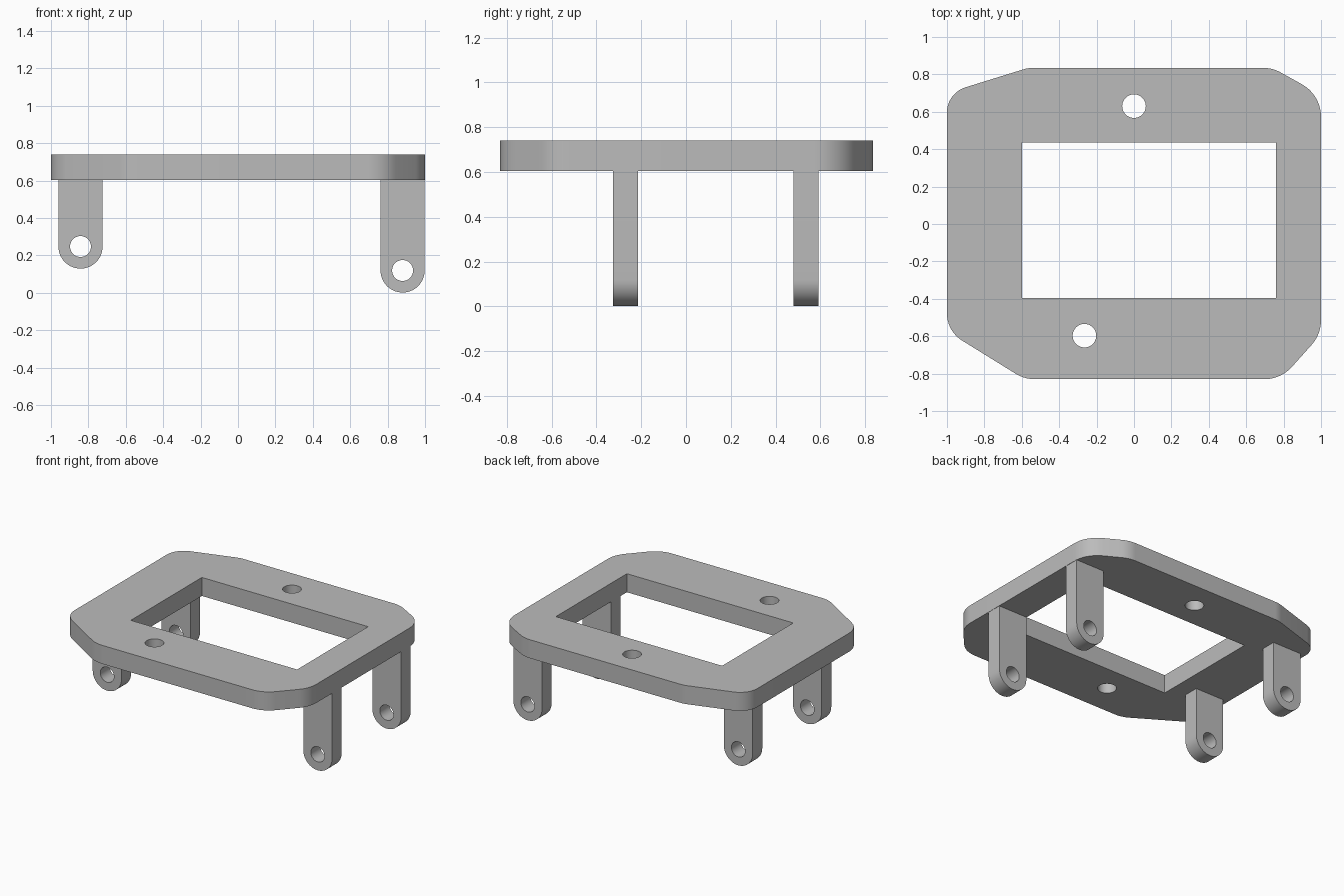
import bpy, bmesh, math
from mathutils import Vector, Matrix

cube = bpy.data.objects.get("Cube")
if cube:
    bpy.data.objects.remove(cube, do_unlink=True)

grey = bpy.data.materials.new("plain grey")
grey.use_nodes = True
colour = (0.5, 0.5, 0.5, 1)
grey.diffuse_color = colour
grey.node_tree.nodes["Principled BSDF"].inputs["Base Color"].default_value = colour


def arc(cx, cy, r, start=0, sweep=360, n=40):
    """Points along an arc; a full circle leaves out the repeated end point."""
    steps = n if sweep == 360 else n - 1
    angles = [math.radians(start + sweep * i / steps) for i in range(n)]
    return [(cx + r * math.cos(a), cy + r * math.sin(a)) for a in angles]


def fillet(corners, n=10):
    """Round each (x, y, radius) corner of a counter-clockwise convex outline."""
    out = []
    for i, (x, y, r) in enumerate(corners):
        p = Vector((x, y))
        d1 = (p - Vector(corners[i - 1][:2])).normalized()
        d2 = (Vector(corners[(i + 1) % len(corners)][:2]) - p).normalized()
        turn = d1.angle(d2)
        start = p - d1 * r * math.tan(turn / 2)
        centre = start + Vector((-d1.y, d1.x)) * r
        first = math.degrees(math.atan2(-d1.x, d1.y) + math.pi / 2) - 90
        first = math.degrees(math.atan2(start.y - centre.y, start.x - centre.x))
        out += arc(centre.x, centre.y, r, first, math.degrees(turn), n)
    return out


def extruded(name, loops, thickness, matrix):
    """Solid from an outline and its holes, extruded about its own plane."""
    curve = bpy.data.curves.new(name, 'CURVE')
    curve.dimensions = '2D'
    curve.fill_mode = 'BOTH'
    curve.extrude = thickness / 2
    for loop in loops:
        spline = curve.splines.new('POLY')
        spline.points.add(len(loop) - 1)
        for point, (x, y) in zip(spline.points, loop):
            point.co = (x, y, 0, 1)
        spline.use_cyclic_u = True
    helper = bpy.data.objects.new(name + "_profile", curve)
    bpy.context.collection.objects.link(helper)
    graph = bpy.context.evaluated_depsgraph_get()
    mesh = bpy.data.meshes.new_from_object(helper.evaluated_get(graph))
    bpy.data.objects.remove(helper, do_unlink=True)

    # Weld the caps to the walls
    bm = bmesh.new()
    bm.from_mesh(mesh)
    bmesh.ops.remove_doubles(bm, verts=bm.verts, dist=0.0001)
    bmesh.ops.recalc_face_normals(bm, faces=bm.faces)
    bm.to_mesh(mesh)
    bm.free()
    mesh.transform(matrix)
    mesh.materials.clear()
    mesh.materials.append(grey)
    obj = bpy.data.objects.new(name, mesh)
    bpy.context.collection.objects.link(obj)
    bpy.ops.object.select_all(action='DESELECT')
    obj.select_set(True)
    bpy.context.view_layer.objects.active = obj
    bpy.ops.object.shade_smooth_by_angle(angle=math.radians(30))
    return obj


# Top plate: rounded eight-sided frame with a window and two bolt holes
base, top = 0.603, 0.74
outline = fillet([
    (-0.585, -0.83, 0.2), (0.785, -0.83, 0.2), (1, -0.59, 0.2), (1, 0.69, 0.2),
    (0.74, 0.835, 0.2), (-0.565, 0.835, 0.2), (-1, 0.70, 0.14), (-1, -0.573, 0.17)])
window = [(-0.6, -0.395), (0.76, -0.395), (0.76, 0.435), (-0.6, 0.435)]
bolt_holes = [arc(0, 0.63, 0.063), arc(-0.265, -0.597, 0.063)]
extruded("top_plate", [outline, window] + bolt_holes, top - base,
         Matrix.Translation((0, 0, (base + top) / 2)))

# Legs: round-ended lugs with a pin hole, long on the left, short on the right
for side, x, z in (("left", 0.88, 0.119), ("right", -0.842, 0.247)):
    r = 0.118
    lug = [(x + r, base), (x - r, base)] + arc(x, z, r, 180, 180, 24)
    pin_hole = arc(x, z, 0.056)
    for end, y in (("front", -0.27), ("back", 0.536)):
        extruded(f"{end}_{side}_leg", [lug, pin_hole], 0.112,
                 Matrix.Translation((0, y, 0)) @ Matrix.Rotation(math.pi / 2, 4, 'X'))
